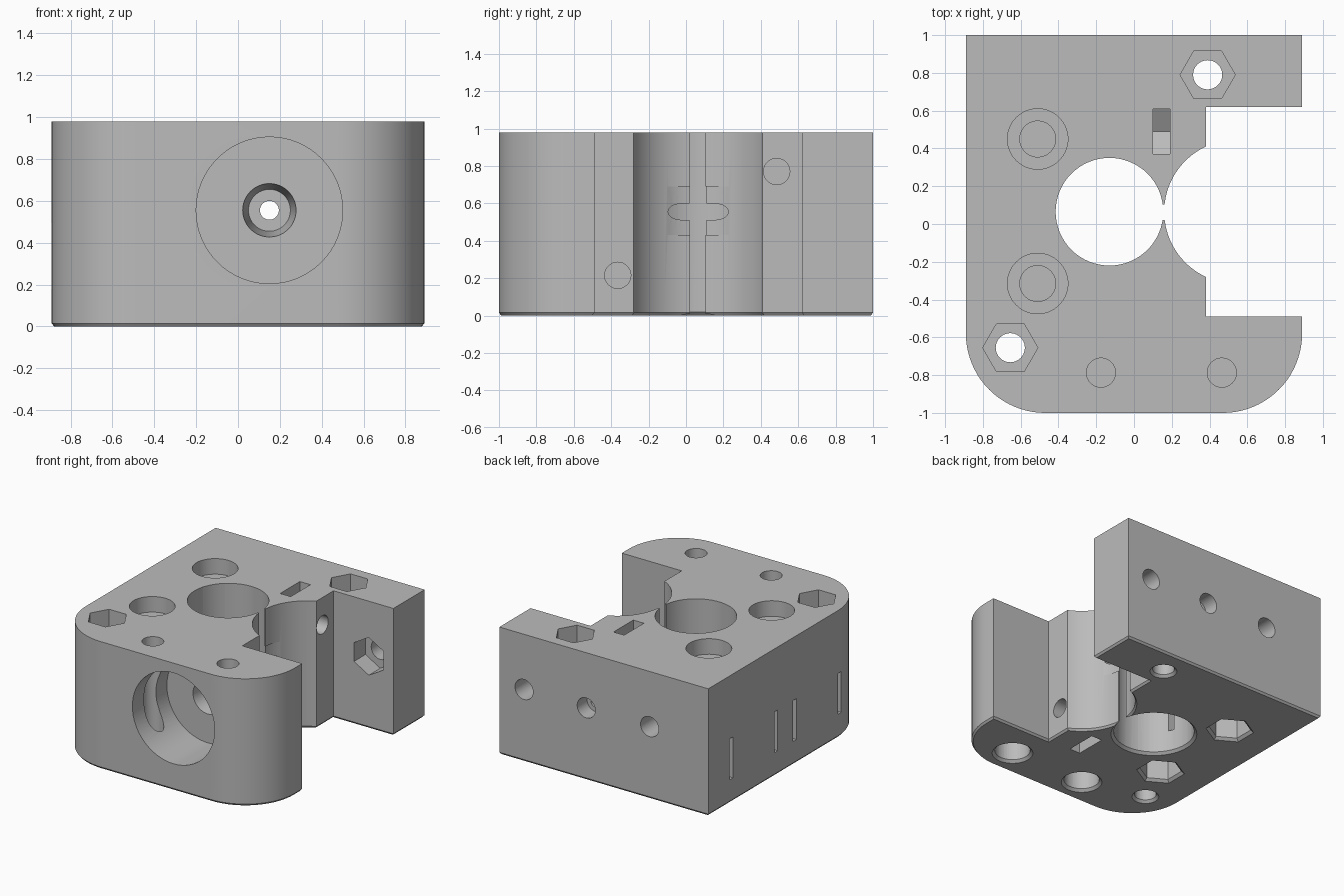
import bpy, bmesh
from math import pi, cos, sin, atan2, radians
from mathutils import Matrix, Vector

cube = bpy.data.objects.get("Cube")
if cube:
    bpy.data.objects.remove(cube, do_unlink=True)

grey = bpy.data.materials.new("grey plastic")
grey.use_nodes = True
GREY = (0.5, 0.5, 0.5, 1)
grey.diffuse_color = GREY
grey.node_tree.nodes["Principled BSDF"].inputs["Base Color"].default_value = GREY

TOP = 0.98
MID_Y = 0.065
CYCLE = Matrix(((0, 0, 1, 0), (1, 0, 0, 0), (0, 1, 0, 0), (0, 0, 0, 1)))
AXES = {"z": Matrix.Identity(4), "x": CYCLE, "y": CYCLE @ CYCLE}
cutters = []


def make_object(name, bm):
    bmesh.ops.recalc_face_normals(bm, faces=bm.faces)
    mesh = bpy.data.meshes.new(name)
    bm.to_mesh(mesh)
    bm.free()
    mesh.materials.append(grey)
    obj = bpy.data.objects.new(name, mesh)
    bpy.context.collection.objects.link(obj)
    return obj


def add_cutter(name, bm):
    obj = make_object(name, bm)
    obj.hide_render = True
    cutters.append(obj)


def hole(name, axis, u, v, start, end, r1, r2=None, sides=64, spin=0):
    """Round or hexagonal cutter; u, v are the two cross coordinates."""
    pos = {"z": (u, v, 0), "x": (0, u, v), "y": (u, 0, v)}[axis]
    bm = bmesh.new()
    m = (Matrix.Translation(pos) @ AXES[axis]
         @ Matrix.Translation((0, 0, (start + end) / 2)) @ Matrix.Rotation(spin, 4, "Z"))
    bmesh.ops.create_cone(bm, cap_ends=True, segments=sides, radius1=r1,
                          radius2=r1 if r2 is None else r2, depth=end - start, matrix=m)
    add_cutter(name, bm)


def box(name, x, y, z):
    bm = bmesh.new()
    bmesh.ops.create_cube(bm, size=1)
    for v in bm.verts:
        v.co = [(lo + hi) / 2 + c * (hi - lo) for c, (lo, hi) in zip(v.co, (x, y, z))]
    add_cutter(name, bm)


def prism_x(name, profile, x0, x1):
    bm = bmesh.new()
    face = bm.faces.new([bm.verts.new((x0, y, z)) for y, z in profile])
    ext = bmesh.ops.extrude_face_region(bm, geom=[face])
    for v in ext["geom"]:
        if isinstance(v, bmesh.types.BMVert):
            v.co.x = x1
    add_cutter(name, bm)


def arc(cx, cy, r, a0, a1, n):
    return [(cx + r * cos(a0 + (a1 - a0) * i / n), cy + r * sin(a0 + (a1 - a0) * i / n))
            for i in range(n + 1)]


# Block outline: two round front corners, side notch with a concave bearing seat
R = 0.42
seat = atan2(0.345, -0.16)
outline = [(0.89, 1), (-0.89, 1)]
outline += arc(-0.89 + R, -1 + R, R, pi, 1.5 * pi, 20)
outline += arc(0.89 - R, -1 + R, R, 1.5 * pi, 2 * pi, 20)
outline += [(0.89, -0.49), (0.38, -0.49)]
outline += arc(0.54, MID_Y, 0.38, 2 * pi - seat, seat, 36)
outline += [(0.38, 0.62), (0.89, 0.62)]

# Body with a small chamfer round the bottom edge
CH = 0.015
bm = bmesh.new()
base = bm.faces.new([bm.verts.new((x, y, CH)) for x, y in outline])
ext = bmesh.ops.extrude_face_region(bm, geom=[base], use_keep_orig=True)
for v in ext["geom"]:
    if isinstance(v, bmesh.types.BMVert):
        v.co.z = TOP
bmesh.ops.recalc_face_normals(bm, faces=bm.faces)
bottom = [f for f in bm.faces if all(abs(v.co.z - CH) < 1e-5 for v in f.verts)]
bmesh.ops.inset_region(bm, faces=bottom, thickness=0.012, use_even_offset=True)
for v in {v for f in bottom for v in f.verts}:
    v.co.z = 0
body = make_object("extruder_block", bm)

# Main vertical bore, its opening to the bearing seat and the seat groove
hole("main_bore", "z", -0.13, MID_Y, -0.1, 1.1, 0.285)
hole("main_bore_chamfer", "z", -0.13, MID_Y, -0.02, 0.02, 0.325, 0.284)
box("bore_opening", (0.1, 0.21), (0.022, 0.104), (-0.1, 1.1))
hole("seat_groove", "z", 0.44, MID_Y, 0.43, 0.69, 0.293)

# Front socket, tapered inner step and the feed path through to the back
hole("front_socket", "y", 0.15, 0.555, -1.1, -0.58, 0.35)
hole("inner_step", "y", 0.15, 0.555, -0.6, -0.36, 0.13, 0.10)
hole("feed_path", "y", 0.15, 0.555, -0.5, 1.1, 0.045)
hole("back_feed_socket", "y", 0.15, 0.555, 0.88, 1.1, 0.077)

# Back screw holes; one ends in a hexagonal pocket in the notch wall
hole("back_screw_left", "y", 0.68, 0.555, 0.5, 1.1, 0.077)
hole("back_nut_pocket", "y", 0.68, 0.555, 0.5, 0.76, 0.145, sides=6, spin=radians(30))
hole("back_screw_right", "y", -0.39, 0.555, 0.45, 1.1, 0.077)

# Through bolts with hexagonal pockets in the top
for x, y in ((0.39, 0.79), (-0.655, -0.655)):
    hole("bolt", "z", x, y, -0.1, 1.1, 0.077)
    hole("bolt_chamfer", "z", x, y, -0.02, 0.02, 0.115, 0.076)
    hole("top_hex", "z", x, y, 0.76, 1.1, 0.146, sides=6, spin=radians(30))

# Counterbored screws with hexagonal pockets underneath, closed by a thin layer
for y in (0.45, -0.315):
    hole("top_counterbore", "z", -0.51, y, 0.86, 1.1, 0.16)
    hole("screw", "z", -0.51, y, 0.24, 0.9, 0.095)
    hole("bottom_hex", "z", -0.51, y, -0.1, 0.22, 0.15, sides=6)
    hole("bottom_hex_chamfer", "z", -0.51, y, -0.02, 0.02, 0.195, 0.149, sides=6)

# Front vertical screws, counterbored from below
for x in (-0.175, 0.465):
    hole("front_screw", "z", x, -0.787, 0.18, 1.1, 0.077)
    hole("front_counterbore", "z", x, -0.787, -0.1, 0.16, 0.125)
    hole("front_chamfer", "z", x, -0.787, -0.02, 0.02, 0.165, 0.124)

# Clamp screws in the notch with pointed nut slots, one from above, one from below
hole("upper_clamp_screw", "x", 0.485, 0.77, 0.0, 0.6, 0.07)
hole("lower_clamp_screw", "x", -0.365, 0.215, 0.0, 0.6, 0.07)
for name, yc, edge, shoulder, tip in (("upper_nut_slot", 0.49, 1.1, 0.7, 0.63),
                                      ("lower_nut_slot", -0.36, -0.1, 0.285, 0.355)):
    w = 0.12
    prism_x(name, [(yc - w, edge), (yc - w, shoulder), (yc, tip),
                   (yc + w, shoulder), (yc + w, edge)], 0.1, 0.19)

# Thin slots in the right side
for y, x_end in ((0.72, 0.0), (0.175, -0.3), (-0.053, -0.3), (-0.6, -0.25)):
    box("side_slot", (-1, x_end), (y - 0.02, y + 0.02), (0.18, 0.495))

# Cut everything out of the body
bpy.context.view_layer.objects.active = body
body.select_set(True)
for c in cutters:
    mod = body.modifiers.new(c.name, "BOOLEAN")
    mod.operation = "DIFFERENCE"
    mod.solver = "EXACT"
    mod.object = c
    bpy.ops.object.modifier_apply(modifier=mod.name)
for c in cutters:
    bpy.data.objects.remove(c, do_unlink=True)
bpy.ops.object.shade_smooth_by_angle(angle=radians(25))
